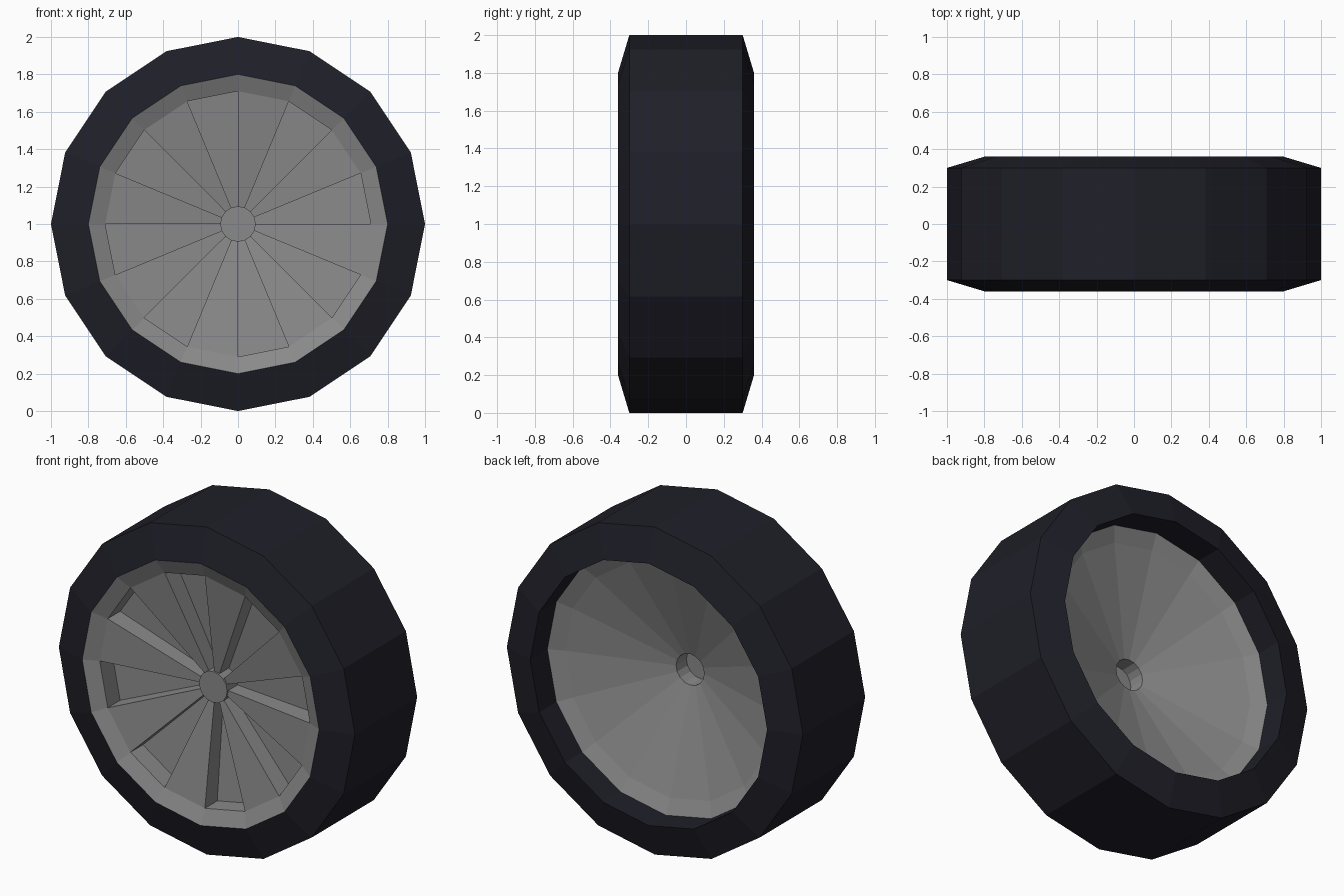
import bpy, bmesh, math

if "Cube" in bpy.data.objects:
    bpy.data.objects.remove(bpy.data.objects["Cube"])

N = 16  # sides of the wheel


def material(name, col):
    m = bpy.data.materials.new(name)
    m.diffuse_color = (*col, 1)
    m.use_nodes = True
    m.node_tree.nodes["Principled BSDF"].inputs["Base Color"].default_value = m.diffuse_color
    return m


def point(r, y, k):
    a = 2 * math.pi * k / N
    return (r * math.cos(a), y, 1 + r * math.sin(a))


def finish(name, bm, mat):
    bmesh.ops.remove_doubles(bm, verts=bm.verts, dist=1e-4)
    bmesh.ops.recalc_face_normals(bm, faces=bm.faces)
    me = bpy.data.meshes.new(name)
    bm.to_mesh(me)
    bm.free()
    me.materials.append(mat)
    ob = bpy.data.objects.new(name, me)
    bpy.context.collection.objects.link(ob)
    return ob


def face(bm, *pts):
    bm.faces.new([bm.verts.new(p) for p in pts])


def strip(bm, k, profile):
    """One angular sector of a revolved (radius, y) profile."""
    for (r0, y0), (r1, y1) in zip(profile, profile[1:]):
        face(bm, point(r0, y0, k), point(r0, y0, k + 1),
             point(r1, y1, k + 1), point(r1, y1, k))


rubber = material("dark rubber", (0.0135, 0.0135, 0.0215))
metal = material("grey metal", (0.255, 0.255, 0.255))

# Tyre: bevelled tread, sidewalls and the inner wall around the rim
bm = bmesh.new()
for k in range(N):
    strip(bm, k, [(0.8, -0.36), (1.0, -0.30), (1.0, 0.30),
                  (0.8, 0.36), (0.8, 0.18), (0.8, -0.36)])
finish("tyre", bm, rubber)

# Rim: front ring, alternating spokes and recesses, dished back
LIP, EDGE, HUB = (0.8, -0.36), (0.71, -0.32), (0.095, -0.23)
FLOOR_OUT, FLOOR_IN = (0.71, -0.20), (0.095, -0.14)
BACK_IN = (0.095, -0.04)
bm = bmesh.new()
for k in range(N):
    strip(bm, k, [LIP, EDGE])
    if k % 2:
        strip(bm, k, [EDGE, HUB])
    else:
        strip(bm, k, [EDGE, FLOOR_OUT, FLOOR_IN])
    # side wall between each spoke and recess
    face(bm, *[point(*p, k) for p in (EDGE, FLOOR_OUT, FLOOR_IN, HUB)])
    # back dish with its centre hole
    strip(bm, k, [FLOOR_IN, BACK_IN, (0.71, 0.155), (0.8, 0.195)])
finish("rim", bm, metal)

# Hub cap filling the centre, standing slightly proud of the spokes
bm = bmesh.new()
cap = [(0.095, -0.24), (0.095, -0.14)]
for k in range(N):
    strip(bm, k, cap)
for r, y in cap:
    face(bm, *[point(r, y, k) for k in range(N)])
finish("hub_cap", bm, metal)
